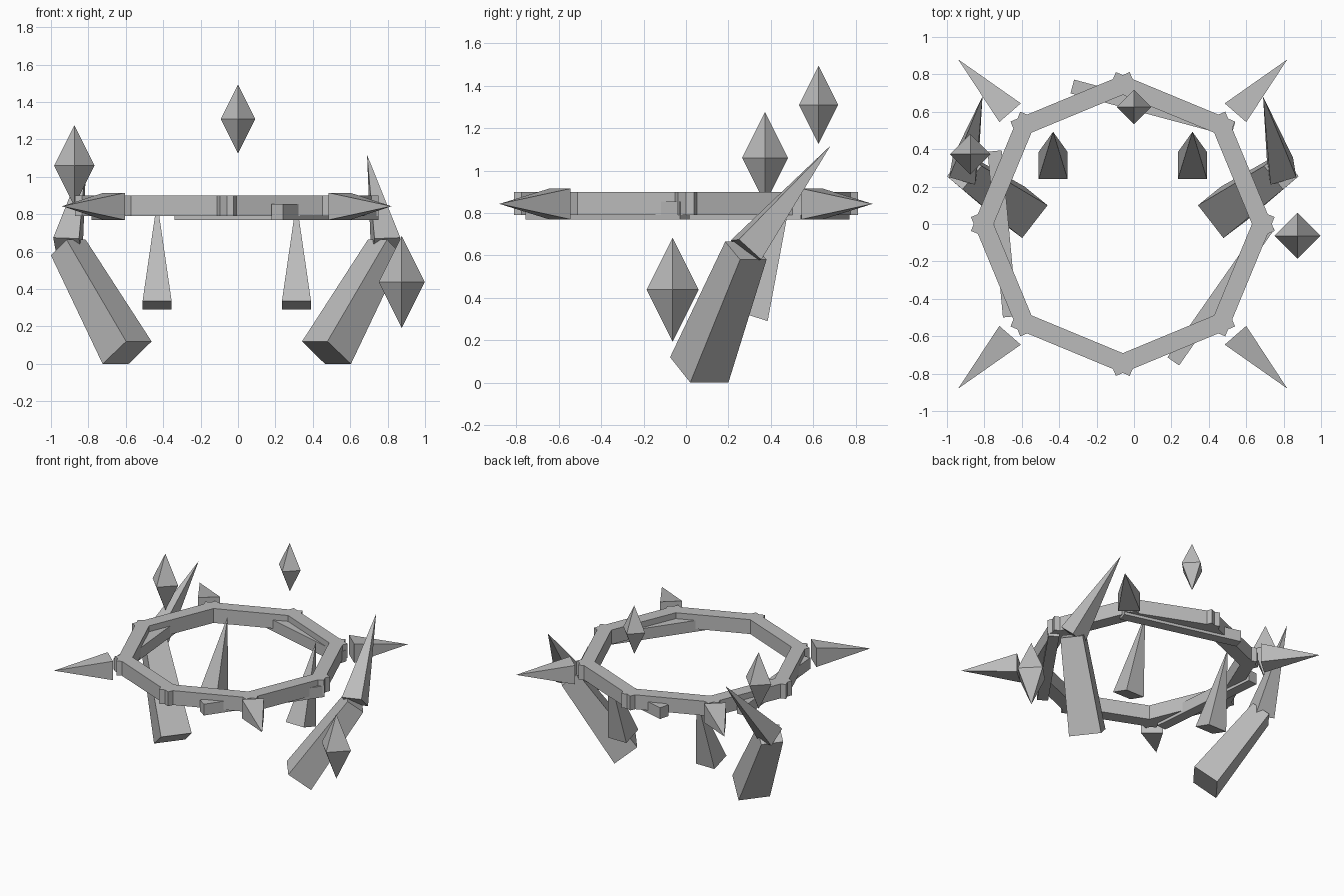
import bpy, bmesh, math
from mathutils import Vector, Matrix

if "Cube" in bpy.data.objects:
    bpy.data.objects.remove(bpy.data.objects["Cube"])

CX = -0.06          # mirror axis of the ring and limbs
RING_Z = 0.845

stone = bpy.data.materials.new("grey_stone")
stone.diffuse_color = (0.5, 0.5, 0.5, 1)
stone.use_nodes = True
stone.node_tree.nodes["Principled BSDF"].inputs["Base Color"].default_value = stone.diffuse_color


def finish(name, bm):
    bmesh.ops.recalc_face_normals(bm, faces=bm.faces)
    me = bpy.data.meshes.new(name)
    bm.to_mesh(me)
    bm.free()
    me.materials.append(stone)
    ob = bpy.data.objects.new(name, me)
    bpy.context.collection.objects.link(ob)
    return ob


def loft(name, a, b):
    """Join quad a to quad b, or to a single tip point, closing the ends."""
    bm = bmesh.new()
    va = [bm.verts.new(p) for p in a]
    bm.faces.new(va)
    if len(b) == 1:
        tip = bm.verts.new(b[0])
        for i in range(4):
            bm.faces.new((va[i], va[(i + 1) % 4], tip))
    else:
        vb = [bm.verts.new(p) for p in b]
        bm.faces.new(vb)
        for i in range(4):
            j = (i + 1) % 4
            bm.faces.new((va[i], va[j], vb[j], vb[i]))
    return finish(name, bm)


def box(name, center, size, angle):
    bm = bmesh.new()
    m = (Matrix.Translation(center) @ Matrix.Rotation(angle, 4, 'Z')
         @ Matrix.Diagonal((*size, 1)))
    bmesh.ops.create_cube(bm, size=1, matrix=m)
    return finish(name, bm)


def crystal(name, center, r, h):
    bm = bmesh.new()
    c = Vector(center)
    mid = [bm.verts.new(c + Vector(d) * r)
           for d in ((1, 0, 0), (0, 1, 0), (-1, 0, 0), (0, -1, 0))]
    for s in (1, -1):
        tip = bm.verts.new(c + Vector((0, 0, s * h)))
        for i in range(4):
            bm.faces.new((mid[i], mid[(i + 1) % 4], tip))
    return finish(name, bm)


def mirror(points):
    return [(2 * CX - x, y, z) for x, y, z in points]


# Octagonal ring of overlapping beams
for i in range(8):
    a = math.radians(22.5 + 45 * i)
    box("ring_beam", (CX + 0.687 * math.cos(a), 0.687 * math.sin(a), RING_Z),
        (0.098, 0.69, 0.11), a)

# Loose braces under the ring
for x, y, deg in ((0.10, 0.62, -15), (0.465, -0.37, 55), (-0.704, -0.053, 95.3)):
    box("brace", (x, y, 0.812), (0.89, 0.076, 0.086), math.radians(deg))

# Four horizontal spikes pointing outward on the diagonals
for sx in (-1, 1):
    for sy in (-1, 1):
        base = [(CX + sx * 0.545, sy * 0.645, 0.77), (CX + sx * 0.66, sy * 0.545, 0.77),
                (CX + sx * 0.66, sy * 0.545, 0.915), (CX + sx * 0.545, sy * 0.645, 0.915)]
        loft("outer_spike", base, [(CX + sx * 0.88, sy * 0.88, 0.843)])

# Tapered slanted legs, and the blade on top of each
leg_foot = [(0.342, 0.10, 0.12), (0.478, -0.075, 0.12), (0.604, 0.02, 0), (0.465, 0.20, 0)]
leg_top = [(0.695, 0.31, 0.665), (0.797, 0.185, 0.665), (0.88, 0.255, 0.58), (0.783, 0.38, 0.58)]
blade_base = [(0.868, 0.25, 0.675), (0.73, 0.21, 0.67), (0.712, 0.316, 0.57), (0.85, 0.355, 0.58)]
blade_tip = [(0.69, 0.682, 1.118)]
for side in (lambda p: p, mirror):
    loft("leg", side(leg_foot), side(leg_top))
    loft("leg_blade", side(blade_base), side(blade_tip))

# Thin fangs hanging inside the back of the ring
fang_base = [(0.235, 0.24, 0.337), (0.39, 0.24, 0.337), (0.39, 0.385, 0.29), (0.235, 0.385, 0.29)]
fang_tip = [(0.3125, 0.493, 0.87)]
for side in (lambda p: p, mirror):
    loft("hanging_fang", side(fang_base), side(fang_tip))

# Floating crystals
crystal("crystal_top", (0, 0.625, 1.31), 0.092, 0.184)
crystal("crystal_left", (-0.875, 0.373, 1.06), 0.108, 0.216)
crystal("crystal_right", (0.875, -0.063, 0.438), 0.123, 0.246)
